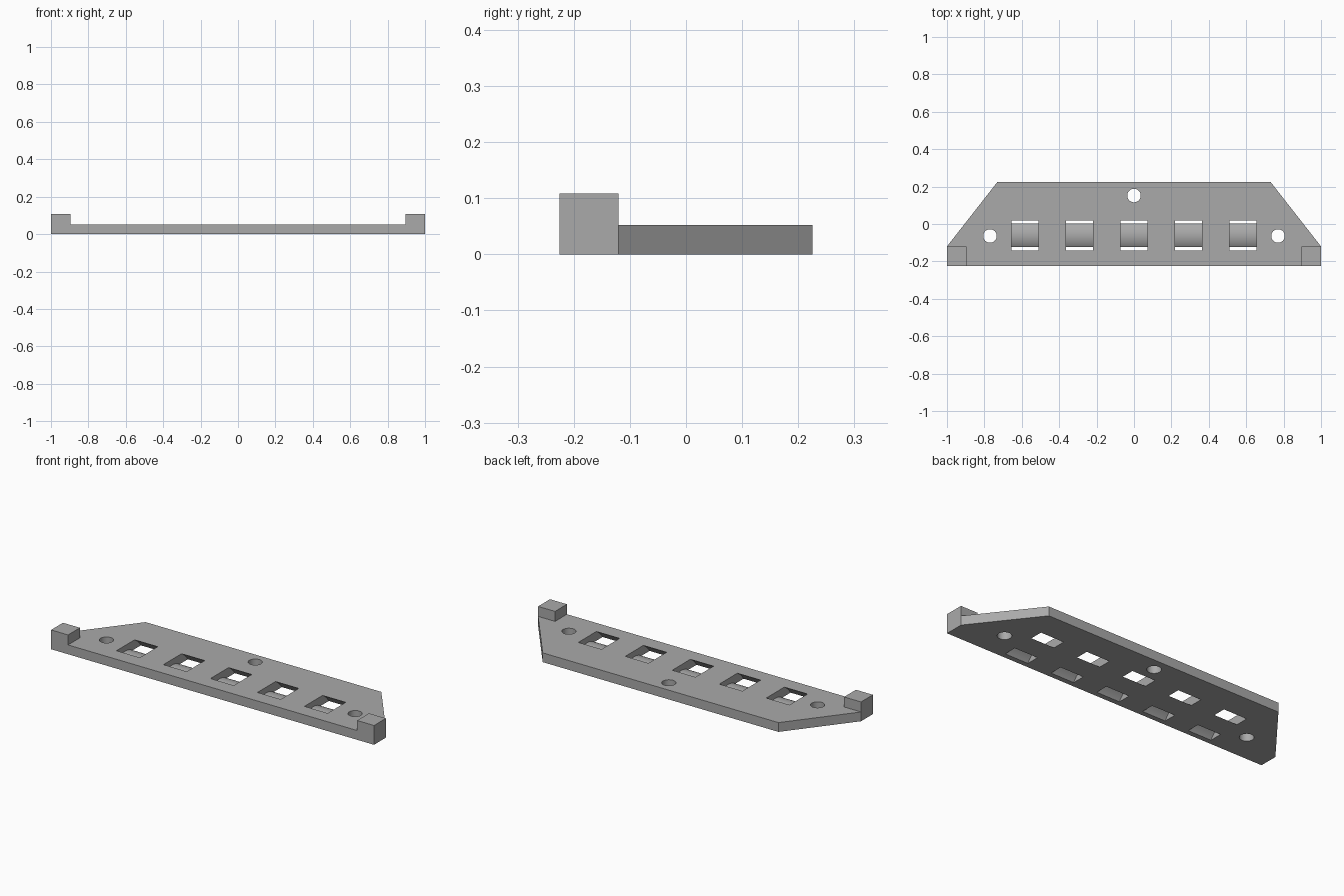
import bpy, bmesh, math
from mathutils import Vector

if "Cube" in bpy.data.objects:
    bpy.data.objects.remove(bpy.data.objects["Cube"], do_unlink=True)

THICK, BLOCK_TOP = 0.052, 0.108
HALF_Y, SIDE_Y, BACK_X = 0.225, -0.12, 0.73
SLOT_Y, SLOT_W, PITCH = -0.061, 0.144, 0.291
INNER_R, OUTER_R, ARC_DEPTH = 0.109, 0.162, 0.089

grey = bpy.data.materials.new("plain grey")
grey.use_nodes = True
colour = (0.4, 0.4, 0.4, 1)
grey.diffuse_color = colour
grey.node_tree.nodes["Principled BSDF"].inputs["Base Color"].default_value = colour


def prism(name, outline, offset):
    """Extrude a closed outline of 3D points along an offset vector."""
    bm = bmesh.new()
    face = bm.faces.new([bm.verts.new(p) for p in outline])
    made = bmesh.ops.extrude_face_region(bm, geom=[face])["geom"]
    bmesh.ops.translate(bm, vec=Vector(offset),
                        verts=[v for v in made if isinstance(v, bmesh.types.BMVert)])
    bmesh.ops.recalc_face_normals(bm, faces=bm.faces[:])
    mesh = bpy.data.meshes.new(name)
    bm.to_mesh(mesh)
    bm.free()
    mesh.materials.append(grey)
    obj = bpy.data.objects.new(name, mesh)
    bpy.context.collection.objects.link(obj)
    return obj


def combine(target, tool, operation):
    """Apply a boolean and discard the helper."""
    tool.hide_render = True
    mod = target.modifiers.new(operation.lower(), 'BOOLEAN')
    mod.operation, mod.object, mod.solver = operation, tool, 'EXACT'
    bpy.context.view_layer.objects.active = target
    bpy.ops.object.modifier_apply(modifier=mod.name)
    bpy.data.objects.remove(tool, do_unlink=True)


# Tapered base plate
right_half = [(1, -HALF_Y), (1, SIDE_Y), (BACK_X, HALF_Y)]
outline = right_half + [(-x, y) for x, y in reversed(right_half)]
plate = prism("mounting_plate", [(x, y, 0) for x, y in outline], (0, 0, THICK))

# Raised end blocks at the front corners
for side in (-1, 1):
    corners = [(0.895, -HALF_Y), (1, -HALF_Y), (1, SIDE_Y), (0.895, SIDE_Y)]
    block = prism("end_block", [(side * x, y, 0) for x, y in corners], (0, 0, BLOCK_TOP))
    combine(plate, block, 'UNION')

# Round screw holes
for x, y in ((-0.77, -0.064), (0.77, -0.064), (0, 0.152)):
    ring = [(x + 0.036 * math.cos(a), y + 0.036 * math.sin(a), -0.1)
            for a in (math.tau * i / 48 for i in range(48))]
    combine(plate, prism("hole_cutter", ring, (0, 0, 0.3)), 'DIFFERENCE')

# Arched strap channels: one opening on top, two underneath
STEPS = 48
angles = [math.pi * i / STEPS for i in range(STEPS + 1)]
arch = [(r, a) for r, run in ((OUTER_R, angles), (INNER_R, angles[::-1])) for a in run]
for i in range(-2, 3):
    left = i * PITCH - SLOT_W / 2
    profile = [(left, SLOT_Y + r * math.cos(a), r * math.sin(a) - ARC_DEPTH) for r, a in arch]
    combine(plate, prism("channel_cutter", profile, (SLOT_W, 0, 0)), 'DIFFERENCE')

# Smooth curved walls, crisp edges
bpy.ops.object.select_all(action='DESELECT')
plate.select_set(True)
bpy.context.view_layer.objects.active = plate
bpy.ops.object.shade_smooth_by_angle(angle=math.radians(30))
